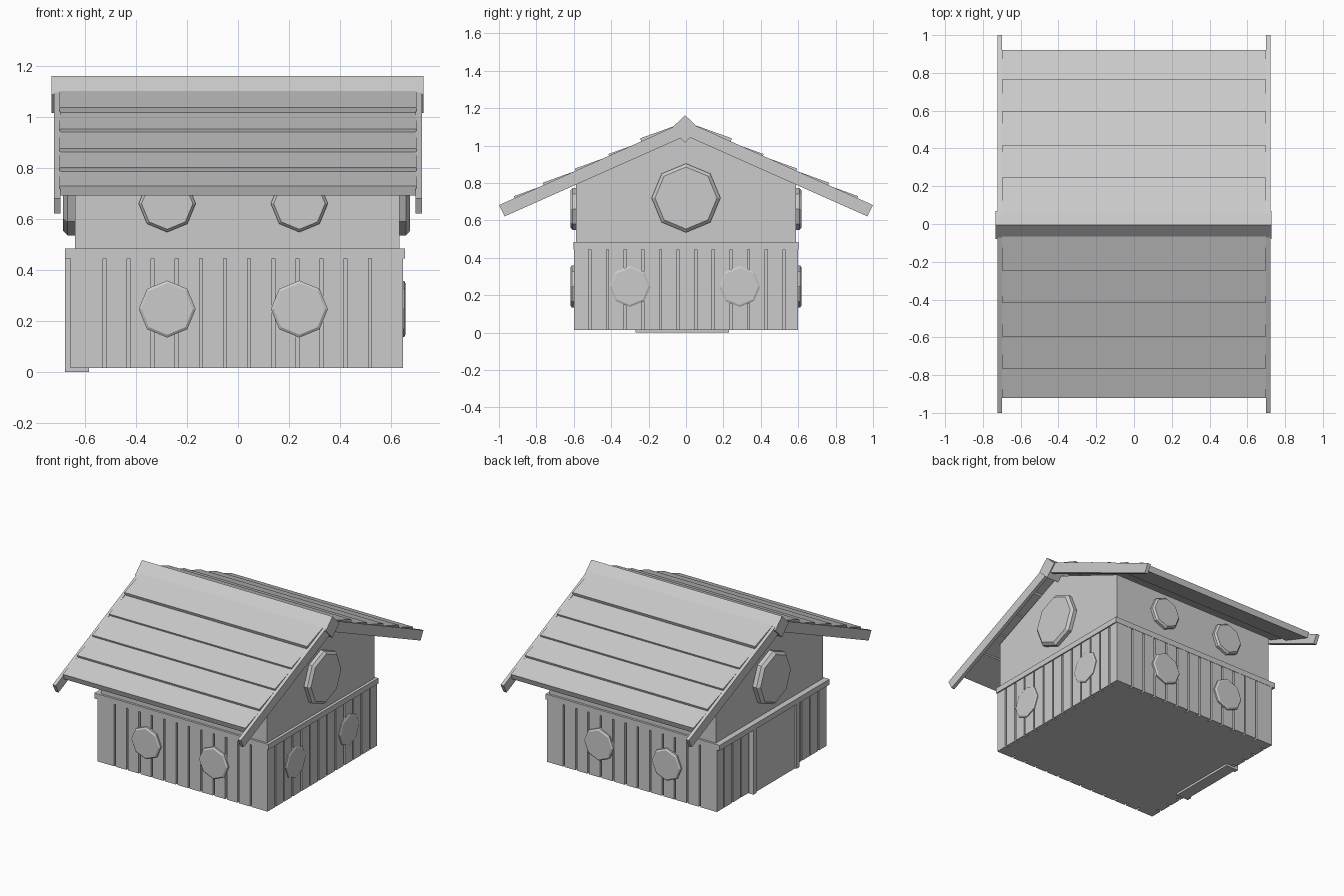
import bpy, bmesh, math
from mathutils import Vector

if "Cube" in bpy.data.objects:
    bpy.data.objects.remove(bpy.data.objects["Cube"])


def make_object(name, bm):
    bmesh.ops.recalc_face_normals(bm, faces=bm.faces)
    mesh = bpy.data.meshes.new(name)
    bm.to_mesh(mesh)
    bm.free()
    ob = bpy.data.objects.new(name, mesh)
    bpy.context.collection.objects.link(ob)
    return ob


def prism(name, pts, a, b, axis):
    """Extrude a 2D profile from a to b: along x (pts are y,z) or z (pts are x,y)."""
    bm = bmesh.new()
    place = (lambda p: (a, *p)) if axis == 'x' else (lambda p: (*p, a))
    face = bm.faces.new([bm.verts.new(place(p)) for p in pts])
    ext = bmesh.ops.extrude_face_region(bm, geom=[face])
    shift = Vector((b - a, 0, 0)) if axis == 'x' else Vector((0, 0, b - a))
    bmesh.ops.translate(bm, vec=shift,
                        verts=[v for v in ext['geom'] if isinstance(v, bmesh.types.BMVert)])
    return make_object(name, bm)


def box(name, x0, x1, y0, y1, z0, z1):
    return prism(name, [(x0, y0), (x1, y0), (x1, y1), (x0, y1)], z0, z1, 'z')


def window(name, origin, normal, radius, depth):
    """Octagonal window with a chamfered rim, from a buried back ring to a flat front."""
    n = Vector(normal)
    up = Vector((0, 0, 1))
    side = up.cross(n)
    bm = bmesh.new()
    rings = []
    for r, d in ((radius, -0.02), (radius, depth * 0.6), (radius * 0.9, depth)):
        rings.append([bm.verts.new(Vector(origin) + n * d
                                   + side * r * math.sin(i * math.pi / 4)
                                   + up * r * math.cos(i * math.pi / 4)) for i in range(8)])
    for lo, hi in zip(rings, rings[1:]):
        for i in range(8):
            j = (i + 1) % 8
            bm.faces.new((lo[i], lo[j], hi[j], hi[i]))
    bm.faces.new(rings[0])
    bm.faces.new(rings[-1])
    return make_object(name, bm)


# Lower wall: rectangle outline with narrow vertical grooves on all four sides
X0, X1, Y0, Y1 = -0.657, 0.647, -0.60, 0.60
gx = [-0.525 + 0.0948 * i for i in range(12)]
gy = [-0.514 + 0.0943 * i for i in range(12)]
W, D = 0.006, 0.03
outline = [(X0, Y0)]
for g in gx:
    outline += [(g - W, Y0), (g - W, Y0 + D), (g + W, Y0 + D), (g + W, Y0)]
outline.append((X1, Y0))
for g in gy:
    outline += [(X1, g - W), (X1 - D, g - W), (X1 - D, g + W), (X1, g + W)]
outline.append((X1, Y1))
for g in reversed(gx):
    outline += [(g + W, Y1), (g + W, Y1 - D), (g - W, Y1 - D), (g - W, Y1)]
outline.append((X0, Y1))
for g in reversed(gy):
    outline += [(X0, g + W), (X0 + D, g + W), (X0 + D, g - W), (X0, g - W)]
prism("lower_wall", outline, 0.015, 0.446, 'z')

# Trim band on top of the lower wall
box("wall_trim", -0.68, 0.655, -0.602, 0.602, 0.446, 0.484)

# Upper wall with gables
prism("upper_wall", [(-0.587, 0.47), (0.587, 0.47), (0.587, 0.81), (0, 1.06), (-0.587, 0.81)],
      -0.64, 0.635, 'x')

# Door with frame on the left side
box("door_panel", -0.668, -0.585, -0.25, 0.21, 0.0, 0.45)
for k, (a, b) in enumerate(((-0.27, -0.24), (0.20, 0.23))):
    box(f"door_post_{k}", -0.68, -0.585, a, b, 0.0, 0.45)

# Roof: overlapping planks and end boards, both slopes
lower_edges = [(0.245, 1.039), (0.415, 0.955), (0.595, 0.877), (0.765, 0.802), (0.92, 0.73)]
for s, label in ((-1, "front"), (1, "back")):
    for k, (y, z) in enumerate(lower_edges):
        run, rise = 0.215, 0.077
        pts = [(y, z), (y - run, z + rise), (y - run - 0.013, z + rise - 0.038),
               (y - 0.013, z - 0.038)]
        prism(f"roof_plank_{label}_{k}", [(s * p, q) for p, q in pts], -0.70, 0.70, 'x')
    board = [(0, 1.13), (1.0, 0.682), (0.969, 0.622), (0, 1.053)]
    for x0, x1, end in ((-0.722, -0.698, "left"), (0.698, 0.722, "right")):
        prism(f"end_board_{label}_{end}", [(s * p, q) for p, q in board], x0, x1, 'x')

# Ridge beam, square turned on its corner
prism("ridge_beam", [(-0.005, 1.163), (0.07, 1.09), (-0.005, 1.016), (-0.08, 1.09)],
      -0.733, 0.729, 'x')

# Windows on the long sides
for s, label in ((-1, "front"), (1, "back")):
    for k, x in enumerate((-0.278, 0.241)):
        window(f"lower_window_{label}_{k}", (x, s * 0.60, 0.247), (0, s, 0), 0.112, 0.018)
        window(f"upper_window_{label}_{k}", (x, s * 0.587, 0.661), (0, s, 0), 0.112, 0.031)

# Windows on the gable ends
for k, y in enumerate((-0.30, 0.287)):
    window(f"side_window_{k}", (0.645, y, 0.247), (1, 0, 0), 0.11, 0.013)
window("gable_window_right", (0.635, 0, 0.72), (1, 0, 0), 0.184, 0.041)
window("gable_window_left", (-0.64, 0, 0.72), (-1, 0, 0), 0.184, 0.048)
